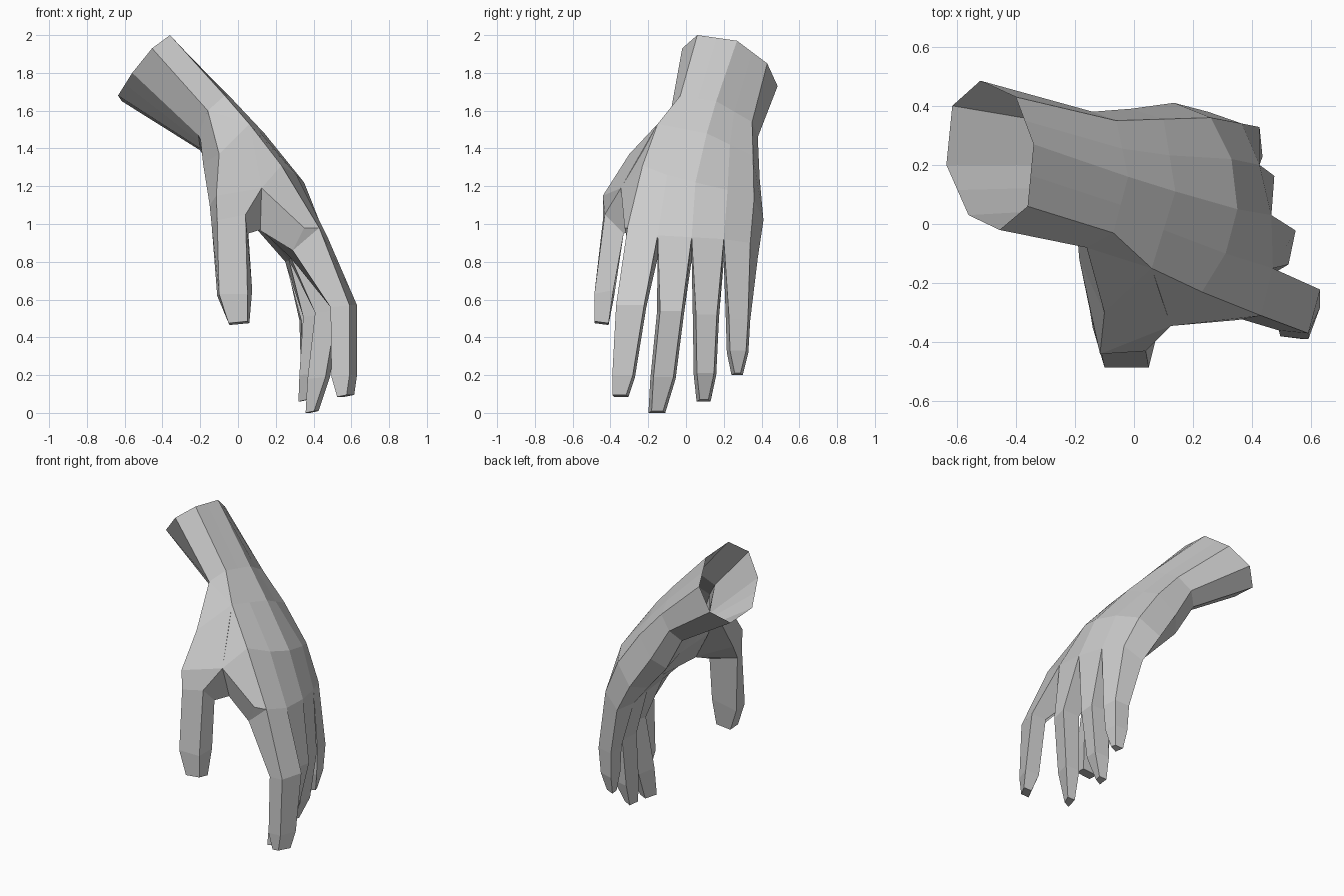
import bpy, bmesh
from mathutils import Vector


def ring(bm, pts):
    return [bm.verts.new(p) for p in pts]


def bridge(bm, a, b):
    n = len(a)
    for i in range(n):
        j = (i + 1) % n
        bm.faces.new((a[i], a[j], b[j], b[i]))


def finish(bm, name):
    bmesh.ops.recalc_face_normals(bm, faces=bm.faces)
    me = bpy.data.meshes.new(name)
    bm.to_mesh(me)
    bm.free()
    ob = bpy.data.objects.new(name, me)
    bpy.context.collection.objects.link(ob)


def widen(pts):
    """Eight-sided section with three extra midpoints, to match the palm's eleven."""
    out = []
    for i, p in enumerate(pts):
        out.append(Vector(p))
        if i in (0, 1, 5):
            out.append((Vector(p) + Vector(pts[i + 1])) / 2)
    return out


# Forearm and palm sections: back of the hand, little-finger side, palm, thumb side
cut_end = [(-.36, .06, 2), (-.34, .27, 1.97), (-.40, .43, 1.85), (-.52, .485, 1.73),
           (-.615, .40, 1.65), (-.635, .20, 1.68), (-.56, .03, 1.80), (-.455, -.02, 1.93)]
wrist = [(-.07, -.03, 1.68), (-.02, .16, 1.65), (-.06, .35, 1.54), (-.14, .38, 1.46),
         (-.20, .33, 1.39), (-.20, .20, 1.40), (-.21, .05, 1.47), (-.16, -.08, 1.60)]
mid_palm = [(.06, -.15, 1.53), (.14, .11, 1.48), (.10, .355, 1.36), (-.01, .39, 1.24),
            (-.07, .31, 1.16), (-.06, .15, 1.2), (-.10, -.10, 1.25), (-.02, -.225, 1.445)]
low_palm = [(.23, -.23, 1.31), (.31, -.10, 1.26), (.35, .05, 1.22), (.33, .22, 1.18),
            (.26, .36, 1.13), (.135, .41, 1.02), (.11, .25, .96), (.12, .08, .98),
            (.11, -.08, .98), (.11, -.26, .97), (.125, -.345, 1.19)]
knuckles = [(.43, -.31, .98), (.47, -.15, .94), (.465, .03, .93), (.425, .20, .92),
            (.365, .34, .90), (.25, .38, .82), (.25, .20, .80), (.27, .03, .81),
            (.28, -.15, .82), (.29, -.30, .86), (.35, -.325, .98)]

bm = bmesh.new()
rings = [ring(bm, p) for p in
         (widen(cut_end), widen(wrist), widen(mid_palm), low_palm, knuckles)]
for a, b in zip(rings, rings[1:]):
    bridge(bm, a, b)
k = rings[-1]
bm.faces.new((k[0], k[10], k[9]))

# Fingers: (palm x, back x, front y, rear y, z) at the joint, the end joint and the tip
fingers = [
    [(.51, .61, -.37, -.21, .56), (.515, .61, -.39, -.27, .19), (.545, .595, -.39, -.305, .085)],
    [(.42, .535, -.155, -.01, .53), (.38, .475, -.19, -.055, .18), (.37, .415, -.20, -.11, .0)],
    [(.35, .47, .035, .175, .51), (.33, .43, .04, .16, .2), (.325, .37, .055, .13, .06)],
    [(.33, .43, .21, .34, .49), (.335, .42, .215, .33, .32), (.345, .395, .24, .30, .2)],
]
for i, rows in enumerate(fingers):
    tilt = (.02, .012, .005, -.005)[i]
    inset = (0, .018, .018, .018)[i]      # back of each finger is narrower than its pad
    prev = [k[i], k[i + 1], k[8 - i], k[9 - i]]
    for xp, xd, yf, yb, z in rows:
        cur = ring(bm, [(xd - tilt, yf + inset, z + .01), (xd + tilt, yb - .012, z + .01),
                        (xp + tilt, yb, z), (xp - tilt, yf + .01 - inset / 2, z)])
        bridge(bm, prev, cur)
        prev = cur
    bm.faces.new(prev)
finish(bm, "palm_and_fingers")

# Thumb: four-sided tube growing out of the side of the palm
thumb = [
    [(-.16, -.08, 1.60), (-.07, -.03, 1.68), (-.04, .08, 1.50), (-.20, .05, 1.46)],
    [(-.10, -.30, 1.37), (.06, -.15, 1.53), (.03, -.06, 1.22), (-.185, -.12, 1.32)],
    [(-.115, -.44, 1.15), (.125, -.345, 1.19), (.12, -.26, .97), (-.15, -.29, 1.10)],
    [(-.11, -.44, 1.02), (.04, -.43, 1.05), (.055, -.33, .95), (-.14, -.35, 1.0)],
    [(-.10, -.485, .63), (.05, -.485, .63), (.075, -.385, .65), (-.11, -.38, .62)],
    [(-.05, -.485, .475), (.05, -.485, .485), (.06, -.41, .475), (-.045, -.41, .465)],
]
bm = bmesh.new()
rings = [ring(bm, p) for p in thumb]
for a, b in zip(rings, rings[1:]):
    bridge(bm, a, b)
bm.faces.new(rings[-1])
finish(bm, "thumb")
